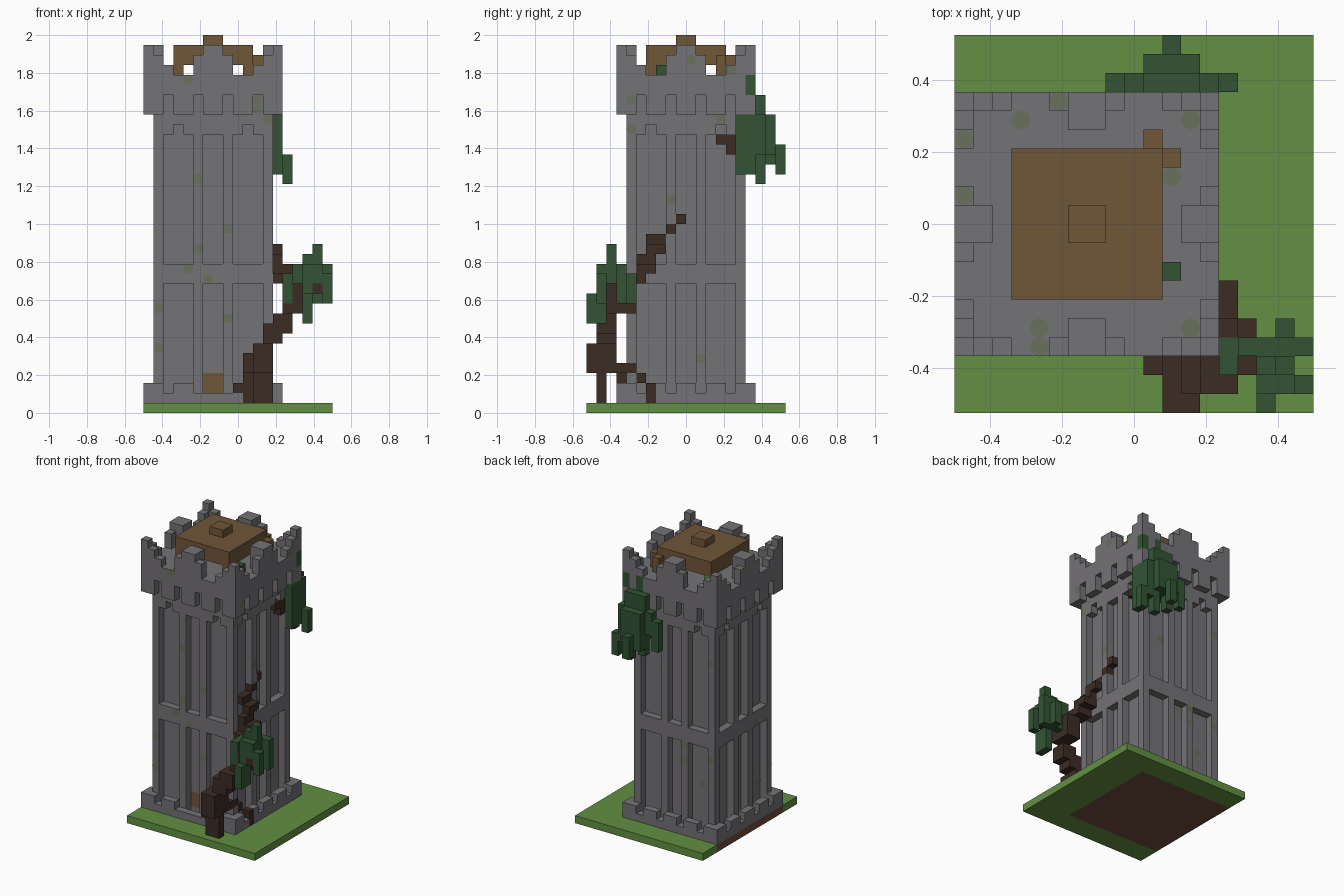
import bpy, bmesh, random
from itertools import product
from mathutils import Vector

if "Cube" in bpy.data.objects:
    bpy.data.objects.remove(bpy.data.objects["Cube"])

V = 2 / 38                                  # block size
ORIGIN = Vector((-9.5, -10, 0)) * V
DIRS = [Vector(d) for d in ((1, 0, 0), (-1, 0, 0), (0, 1, 0), (0, -1, 0), (0, 0, 1), (0, 0, -1))]
owner = {}                                  # block position -> part name
parts = {}                                  # part name -> material


def material(name, *rgb):
    col = [((c / 255 + 0.055) / 1.055) ** 2.4 for c in rgb] + [1]
    m = bpy.data.materials.new(name)
    m.use_nodes = True
    m.diffuse_color = col
    m.node_tree.nodes["Principled BSDF"].inputs["Base Color"].default_value = col
    return m


stone = material("stone grey", 116, 114, 118)
moss = material("mossy stone", 104, 113, 92)
grass = material("grass green", 98, 144, 66)
soil = material("soil brown", 112, 76, 58)
wood = material("plank brown", 112, 86, 56)
bark = material("dark bark", 60, 44, 36)
leaf = material("dark leaf green", 50, 84, 52)


def span(r):
    return range(r, r + 1) if isinstance(r, int) else range(r[0], r[1] + 1)


def box(name, x, y, z, mat=None):
    """Fill blocks; each range is one index or (first, last). Later parts replace earlier ones."""
    if mat:
        parts[name] = mat
    for cell in product(span(x), span(y), span(z)):
        owner[cell] = name


def around(name, a, depth, z):
    """Fill blocks along all four tower sides, a counted along the side, depth inwards."""
    for s, d in product(span(a), span(depth)):
        for i, j in ((s, d), (13 - s, 13 - d), (d, s), (13 - d, 13 - s)):
            box(name, i, j + 3, z)


# Ground with bare soil under the tower
box("ground", (0, 18), (0, 19), 0, grass)
box("soil_patch", (0, 13), (3, 16), 0, soil)

# Shaft: core, pilasters, middle band and arched panel heads
parts["shaft"] = stone
box("shaft", (2, 11), (5, 14), (1, 33))
for pillar in (1, 5, 8, 12):
    around("shaft", pillar, 1, (1, 29))
around("shaft", (1, 12), 1, (13, 14))
for head in ((1, 2), (4, 9), (11, 12)):
    around("shaft", head, 1, 28)
around("shaft", (1, 12), 1, 29)
for arch in (3, 10):
    for i, j in ((arch, 1), (arch, 12), (1, arch), (12, arch)):
        owner.pop((i, j + 3, 28), None)

# Plinth and battlement, sharing the same tooth rhythm
parts["plinth"] = parts["battlement"] = stone
around("plinth", (0, 13), 0, 1)
around("battlement", (0, 13), (0, 1), (32, 33))
for tooth in (0, 3, 6, 9, 12):
    around("plinth", (tooth, tooth + 1), 0, 2)
    around("battlement", (tooth, tooth + 1), 0, (30, 31))
    around("battlement", (tooth, tooth + 1), 1, (30, 31))
around("battlement", (1, 12), 1, (30, 31))

# Stepped merlons at the corners and side centres
for step, top in enumerate((36, 35, 34)):
    around("battlement", step, 0, (34, top))
    around("battlement", 13 - step, 0, (34, top))
around("battlement", (5, 8), 0, (34, 35))
around("battlement", (6, 7), (0, 1), (34, 36))

# Doorway: open the plinth in front of the door
for i in (6, 7):
    owner.pop((i, 3, 2), None)
box("door", (6, 7), 5, (2, 3), wood)

# Roof on posts, with a knob
box("roof", (3, 10), (6, 13), (35, 36), wood)
box("roof_knob", (6, 7), (9, 10), 37, wood)
for px, py in ((3, 6), (10, 6), (10, 13), (10, 14), (11, 13)):
    box("roof_posts", px, py, 34, wood)
box("roof_posts", 10, 14, 35)
box("roof_posts", 11, 13, 35)
box("deck_grass", 3, 13, 34, grass)
box("deck_sprout", 11, 7, 34, leaf)

# Leaning tree: foot, roots, trunk, branch climbing the wall
for b in (
    ((11, 12), 1, (1, 3)), (10, 3, (1, 4)), (9, 3, 2), ((10, 12), 2, (4, 5)),
    ((11, 12), (0, 2), (4, 6)), (13, 6, (1, 2)), (12, 5, 3), (12, (3, 4), 4),
    ((12, 13), (1, 2), (7, 8)), ((13, 14), (1, 2), (8, 9)), ((14, 15), (2, 4), (10, 11)),
    (15, 2, 12), (17, 1, 12), ((14, 15), 4, 12), ((13, 14), (4, 5), 13),
    (14, (5, 6), 14), (13, (5, 6), (14, 15)), (13, (6, 7), 16), (12, (6, 7), 17),
    (12, 8, 18), (12, 9, 19),
):
    box("tree_trunk", *b, bark)

# Tree foliage
for b in (
    ((16, 17), (1, 3), (13, 14)), (16, 2, 15), (17, 2, (15, 16)), ((15, 18), 3, (13, 14)),
    (14, (2, 3), (11, 13)), (18, 1, (11, 13)), (18, 3, (11, 13)), (16, 1, (11, 12)),
    ((15, 17), 3, (11, 12)), (16, 0, (9, 11)), (16, 1, (9, 10)), (17, 4, (11, 13)),
):
    box("tree_leaves", *b, leaf)

# Hanging shrub high on the back, rooted in the side wall
box("shrub_branch", 12, (13, 14), 27, bark)
box("shrub_branch", 12, 14, 26)
for b in (
    ((9, 13), 17, (27, 29)), ((10, 12), (16, 17), (26, 31)), (8, 17, (25, 28)),
    (13, (15, 16), (24, 29)), ((10, 12), 18, (26, 29)), (10, 18, (25, 27)),
    (11, 19, (24, 26)), (14, 17, (23, 25)), (13, 17, (25, 28)), (12, 17, (23, 26)),
    (10, 17, (24, 26)), (11, 16, (32, 33)), (13, 16, (32, 33)),
):
    box("hanging_shrub", *b, leaf)


def finish(name, bm, mat):
    me = bpy.data.meshes.new(name)
    bm.to_mesh(me)
    bm.free()
    me.materials.append(mat)
    bpy.context.scene.collection.objects.link(bpy.data.objects.new(name, me))


# Turn every part into a mesh of its exposed block faces
for name, mat in parts.items():
    bm = bmesh.new()
    for cell in [c for c, o in owner.items() if o == name]:
        for d in DIRS:
            if tuple(int(c + s) for c, s in zip(cell, d)) in owner:
                continue
            u = Vector((d.y, d.z, d.x))
            w = d.cross(u)
            mid = ORIGIN + (Vector(cell) + Vector((0.5, 0.5, 0.5)) + d / 2) * V
            corners = (-u - w, u - w, u + w, w - u)
            bm.faces.new([bm.verts.new(mid + c * V / 2) for c in corners])
    bmesh.ops.remove_doubles(bm, verts=bm.verts, dist=V / 50)
    bmesh.ops.dissolve_limit(bm, angle_limit=0.01, verts=bm.verts, edges=bm.edges)
    finish(name, bm, mat)

# Moss spots: thin octagons on the outermost stone block in each direction
random.seed(4)
spots = {
    3: [(5, 23), (8, 18), (5, 16), (4, 14), (6, 13), (1, 10), (8, 9), (1, 6), (11, 30), (12, 29), (11, 31), (4, 33)],
    0: [(8, 21), (11, 5), (4, 28), (10, 35), (4, 31), (13, 29), (14, 34)],
    4: [(3, 15), (5, 16), (0, 14), (0, 11), (12, 15), (11, 12), (12, 4), (4, 4), (4, 3)],
    1: [(random.randint(4, 15), random.randint(4, 33)) for n in range(7)],
    2: [(random.randint(1, 12), random.randint(4, 25)) for n in range(7)],
}
bm = bmesh.new()
for side, cells in spots.items():
    d = DIRS[side]
    axis = side // 2
    sign = sum(d)
    free = [n for n in range(3) if n != axis]
    for a, b in cells:
        line = [c for c in owner if c[free[0]] == a and c[free[1]] == b]
        if not line:
            continue
        cell = max(line, key=lambda c: c[axis] * sign)
        if parts[owner[cell]] != stone:
            continue
        pos = ORIGIN + (Vector(cell) + Vector((0.5, 0.5, 0.5)) + d / 2) * V + d * 0.002
        turn = d.to_track_quat("Z", "Y").to_matrix().to_4x4()
        turn.translation = pos
        bmesh.ops.create_circle(bm, cap_ends=True, segments=8, radius=V * 0.52, matrix=turn)
finish("moss_spots", bm, moss)
